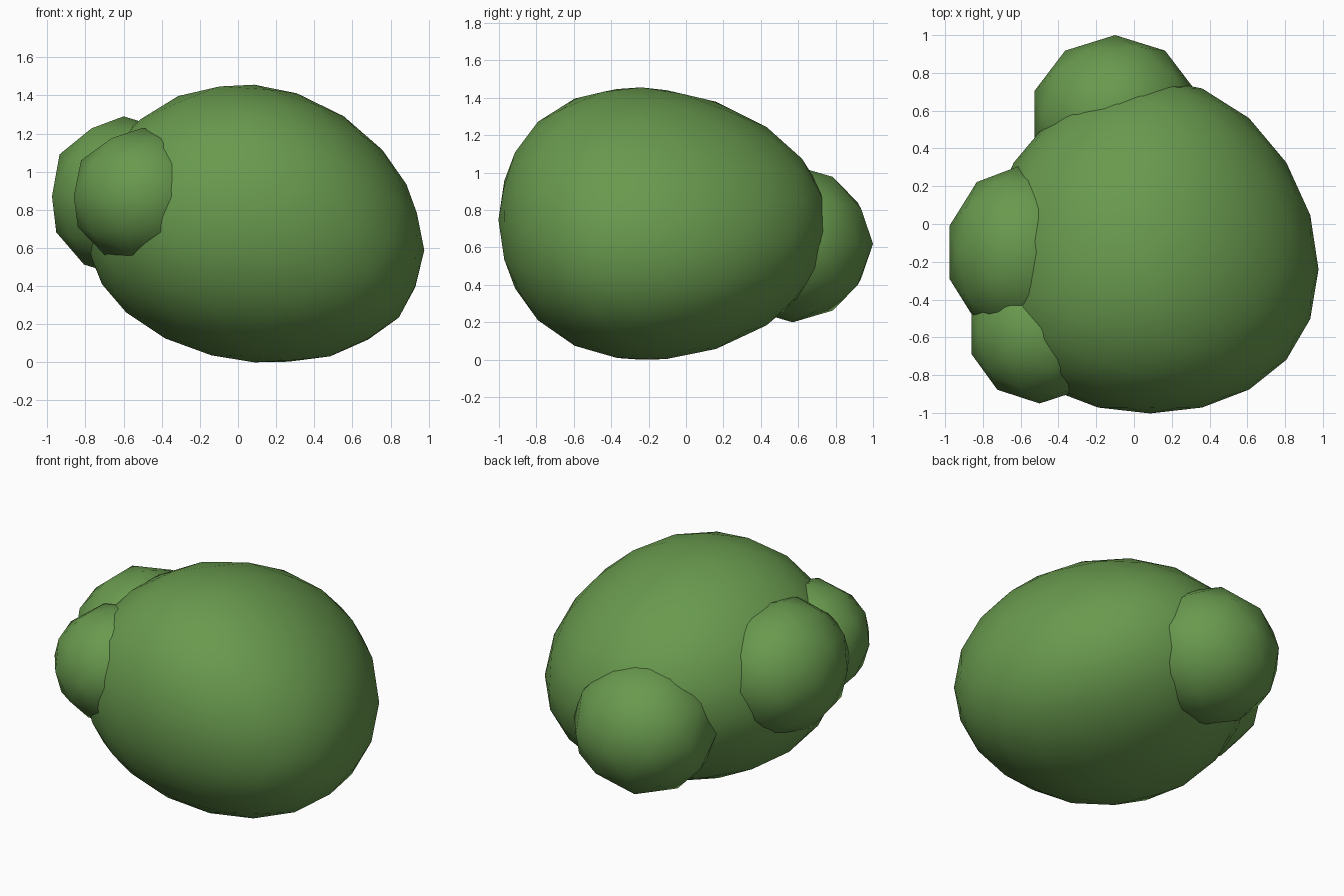
import bpy
import bmesh
from mathutils import Vector

cube = bpy.data.objects.get("Cube")
if cube:
    bpy.data.objects.remove(cube, do_unlink=True)

# Leaf colour
leaf = bpy.data.materials.new("leaf_green")
leaf.use_nodes = True
leaf_colour = (0.14, 0.32, 0.076, 1)
leaf.diffuse_color = leaf_colour
bsdf = next(n for n in leaf.node_tree.nodes if n.type == 'BSDF_PRINCIPLED')
bsdf.inputs["Base Color"].default_value = leaf_colour
bsdf.inputs["Roughness"].default_value = 0.9


def foliage(name, centre, radii, detail, warp=None):
    """Smooth low-poly leaf clump, optionally bent out of a plain ellipsoid."""
    bm = bmesh.new()
    bmesh.ops.create_icosphere(bm, subdivisions=detail, radius=1)
    for v in bm.verts:
        unit = v.co.copy()
        v.co = Vector(u * r for u, r in zip(unit, radii))
        if warp:
            v.co += warp(unit)
    for f in bm.faces:
        f.smooth = True
    mesh = bpy.data.meshes.new(name)
    bm.to_mesh(mesh)
    bm.free()
    mesh.materials.append(leaf)
    obj = bpy.data.objects.new(name, mesh)
    obj.location = centre
    bpy.context.collection.objects.link(obj)
    return obj


def egg(u):
    """Blunt front, narrower back, drooping towards the left side."""
    return Vector((0, 0.125 * u.y ** 2,
                   -0.07 * u.x - 0.07 * u.x ** 2 - 0.02 * u.y))


# Large main clump
foliage("main_foliage", (0.085, -0.24, 0.728), (0.892, 0.888, 0.728), 3, egg)

# Smaller clumps on the back and the right side
foliage("back_foliage", (-0.1, 0.57, 0.62), (0.45, 0.43, 0.42), 2)
foliage("side_foliage", (-0.6, -0.15, 0.87), (0.395, 0.46, 0.42), 2)
foliage("side_front_foliage", (-0.5, -0.57, 0.87), (0.38, 0.38, 0.36), 2)
